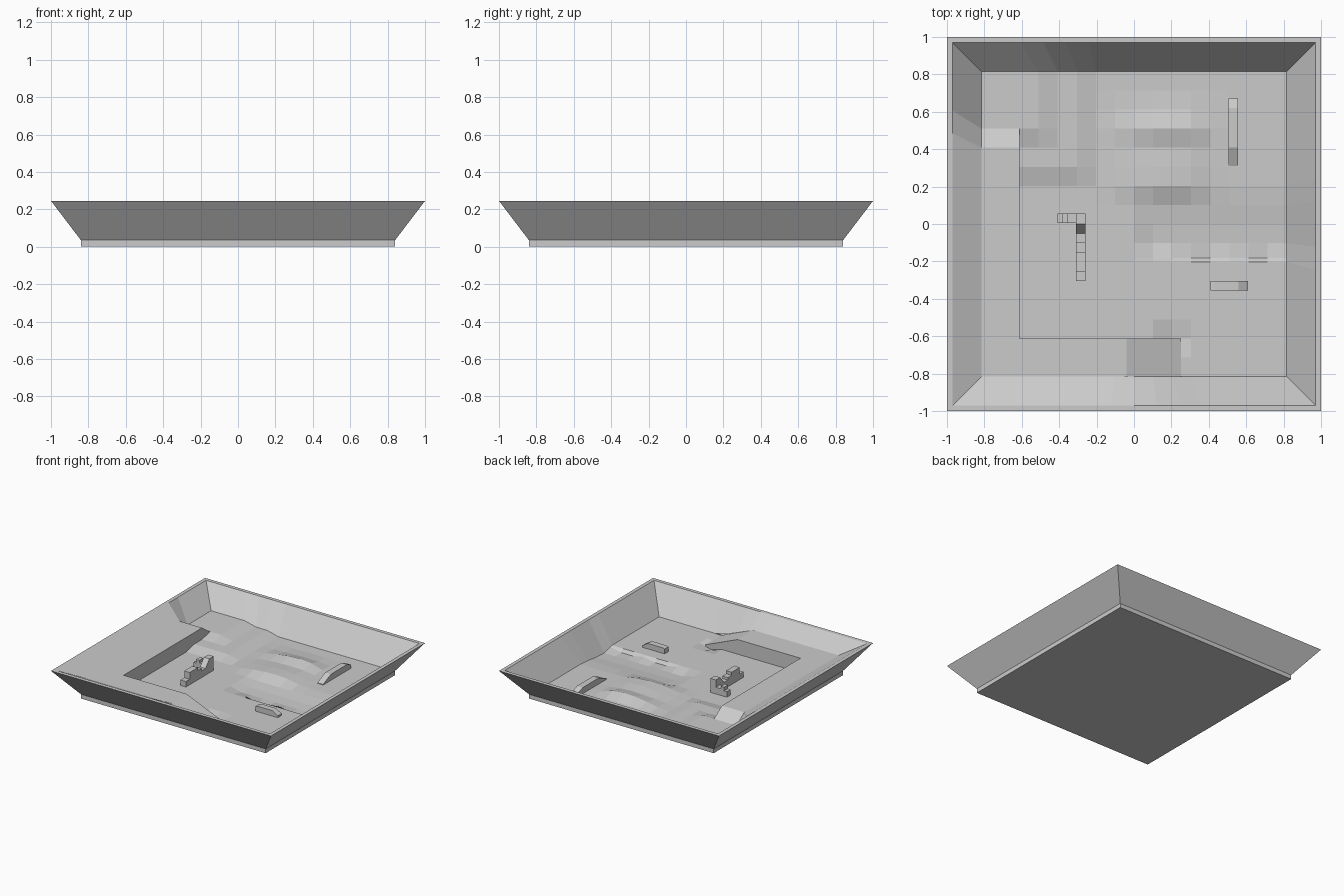
import bpy, bmesh

if "Cube" in bpy.data.objects:
    bpy.data.objects.remove(bpy.data.objects["Cube"])

P = 0.102          # terrain grid pitch
EDGE = 8 * P       # half width of the floor
FLOOR, RIVER, SHELF, TERRACE = 0.045, 0.02, 0.165, 0.095


def make(name, verts, faces):
    mesh = bpy.data.meshes.new(name)
    mesh.from_pydata(verts, [], faces)
    bm = bmesh.new()
    bm.from_mesh(mesh)
    bmesh.ops.recalc_face_normals(bm, faces=bm.faces)
    bm.to_mesh(mesh)
    bm.free()
    ob = bpy.data.objects.new(name, mesh)
    bpy.context.collection.objects.link(ob)
    return ob


def prism(name, profile, lo, hi, axis):
    """Extrude a (position, z) profile: axis 'x' or 'y' is the way the profile runs."""
    n = len(profile)
    verts = [(a, w, z) if axis == 'x' else (w, a, z) for w in (lo, hi) for a, z in profile]
    faces = [tuple(range(n)), tuple(range(2 * n - 1, n - 1, -1))]
    faces += [(i, (i + 1) % n, n + (i + 1) % n, n + i) for i in range(n)]
    return make(name, verts, faces)


def ramp(t, a, b):
    return min(1, max(0, (t - a) / (b - a)))


# terrain height in grid units
HILL = {1: 0, 2: .03, 3: .028, 4: .02, 5: .045, 6: .01}
SPREAD = {-1: .2, 0: .6, 1: .9, 2: 1, 3: .8, 4: .15}


def ground(i, j):
    z = FLOOR
    # two terraces rising to the back left corner
    up1 = min(1 - ramp(i, -3, -2), ramp(j, 2, 3))
    up2 = min(1 - ramp(i, -5, -4), ramp(j, 4, 5))
    z += (TERRACE - FLOOR) / 2 * (up1 + up2)
    # river bed with cut-in banks
    if i >= 1 and -2 < j <= 1:
        if j < -1:
            deep = 1 if i in (3, 4, 6, 7) else 0.2
        else:
            deep = 1 if j < 0 else 0.8 - 0.5 * j
        z -= (FLOOR - RIVER) * deep
    # low hill
    z += HILL.get(j, 0) * SPREAD.get(i, 0)
    if (i, j) == (2, -6):
        z -= 0.025
    return z


def surface(i, j):
    """Ground or shelf, whichever is on top along the border."""
    z = ground(i, j)
    if i == -8:
        z = max(z, SHELF - (SHELF - TERRACE) * ramp(j, 4, 5))
    if j == -8:
        z = max(z, SHELF - (SHELF - FLOOR) * ramp(i, -0.4, 2.5))
    return z


# floor terrain
cols = list(range(-8, 9))
rows = sorted(cols + [-1.78])
n = len(cols)
make("terrain_floor",
     [(i * P, j * P, ground(i, j)) for j in rows for i in cols],
     [(r * n + c, r * n + c + 1, r * n + n + c + 1, r * n + n + c)
      for r in range(len(rows) - 1) for c in range(n - 1)])

# raised L-shaped shelf
prism("left_shelf", [(-EDGE, .02), (-EDGE, SHELF), (4 * P, SHELF), (5 * P, TERRACE), (5 * P, .02)],
      -EDGE, -6 * P, 'y')
prism("front_shelf", [(-EDGE, .02), (-EDGE, SHELF), (-.04, SHELF), (.25, FLOOR), (.25, .02)],
      -EDGE, -6 * P, 'x')

# tray: plinth, flared outside, rim, and inside walls that follow the terrain border
border = [(i, -8) for i in cols] + [(8, j) for j in rows[1:]]
border += [(i, 8) for i in reversed(cols[:-1])] + [(-8, j) for j in reversed(rows[1:-1])]
m = len(border)
rings = [(.84, 0), (.84, .035), (1, .245), (.97, .245), (EDGE, None)]
verts = [(i / 8 * s, j / 8 * s, surface(i, j) if z is None else z)
         for s, z in rings for i, j in border]
faces = [(k * m + a, k * m + (a + 1) % m, (k + 1) * m + (a + 1) % m, (k + 1) * m + a)
         for k in range(len(rings) - 1) for a in range(m)]
faces.append(tuple(reversed(range(m))))
make("tray", verts, faces)

# ruined L-shaped wall
B = 0.03
prism("ruin_long_wall",
      [(-.305, B), (-.305, .09), (-.255, .09), (-.255, .145), (-.15, .145), (-.15, .12),
       (-.1, .12), (-.1, .10), (-.05, .10), (0, .16), (.055, .16), (.055, B)],
      -.31, -.26, 'y')
prism("ruin_short_wall",
      [(-.41, B), (-.41, .09), (-.385, .09), (-.385, .12), (-.355, .12), (-.355, .10),
       (-.31, .10), (-.31, B)], .005, .055, 'x')

# low wall fragments
prism("right_wall_fragment",
      [(.31, B), (.31, .05), (.41, .095), (.62, .095), (.67, .075), (.67, B)], .505, .557, 'y')
prism("front_wall_fragment",
      [(.408, B), (.408, .085), (.43, .09), (.56, .09), (.61, .06), (.61, B)], -.355, -.305, 'x')
